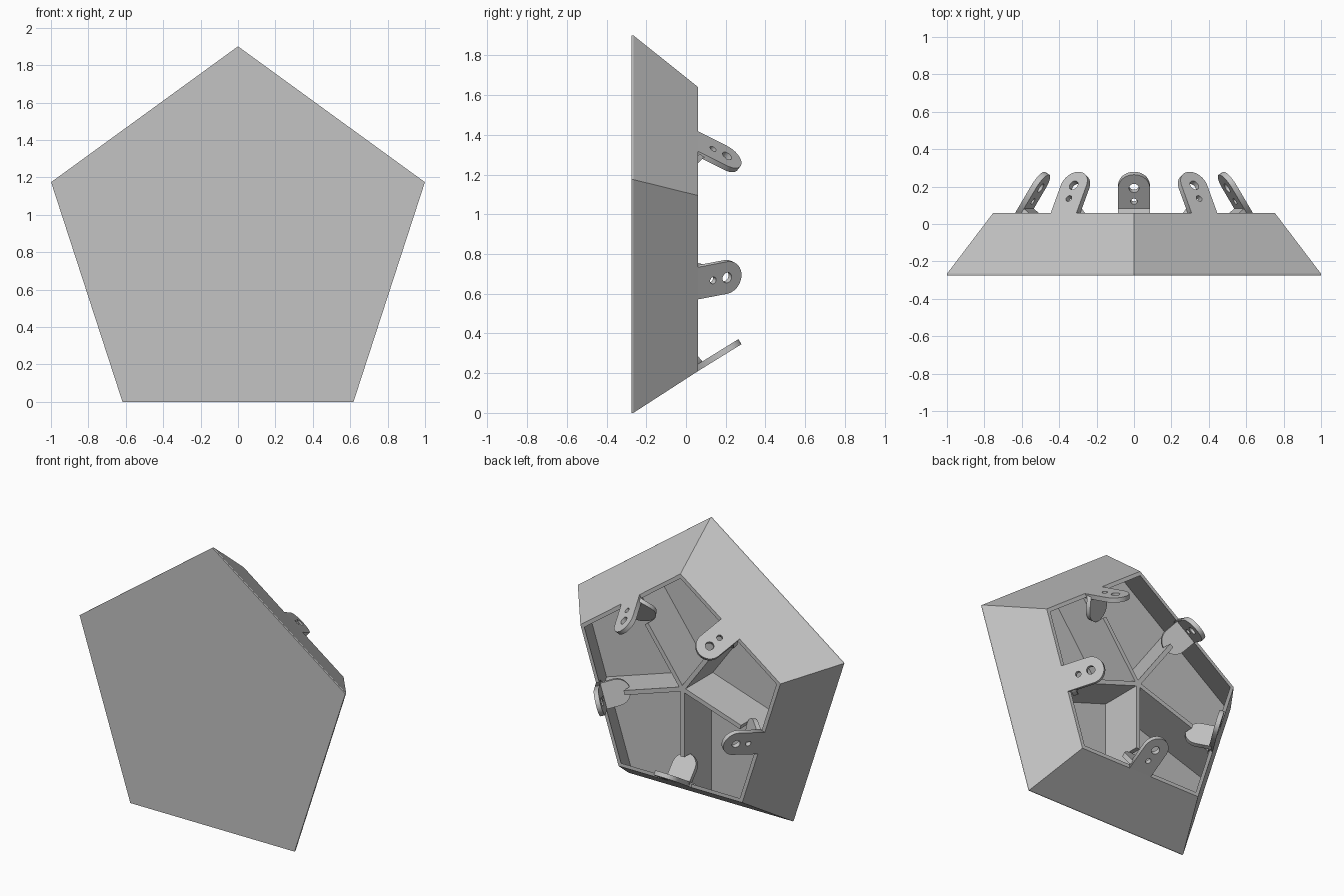
import bpy, bmesh, math
from mathutils import Vector, Matrix

old = bpy.data.objects.get("Cube")
if old:
    bpy.data.objects.remove(old, do_unlink=True)

GREY = (0.55, 0.55, 0.55, 1)
mat = bpy.data.materials.new("light grey plastic")
mat.use_nodes = True
mat.diffuse_color = GREY
mat.node_tree.nodes["Principled BSDF"].inputs["Base Color"].default_value = GREY

CENTRE = Vector((0, 0, 0.85))
Y = Vector((0, 1, 0))
FRONT, FLOOR, RIM = -0.275, -0.253, 0.06
THICK = 0.03
HALF_WIDTH = 0.085
COS36 = math.cos(math.radians(36))


def finish(name, bm):
    bmesh.ops.recalc_face_normals(bm, faces=bm.faces)
    mesh = bpy.data.meshes.new(name)
    bm.to_mesh(mesh)
    bm.free()
    mesh.materials.append(mat)
    obj = bpy.data.objects.new(name, mesh)
    bpy.context.collection.objects.link(obj)
    return obj


def edge_frame(i):
    """Outward and sideways directions at the middle of a pentagon side."""
    a = math.radians(-90 + 72 * i)
    return Vector((math.cos(a), 0, math.sin(a))), Vector((-math.sin(a), 0, math.cos(a)))


# Hollow tapered pentagon: rings of (depth, distance from centre to side)
def build_shell():
    bm = bmesh.new()
    rings = []
    for y, apothem in [(FRONT, 0.85), (FRONT + 0.01, 0.85), (RIM, 0.64),
                       (RIM, 0.615), (FLOOR, 0.81)]:
        r = apothem / COS36
        angles = [math.radians(90 + 72 * k) for k in range(5)]
        rings.append([bm.verts.new(CENTRE + Vector((r * math.cos(a), y, r * math.sin(a))))
                      for a in angles])
    for low, high in zip(rings, rings[1:]):
        for k in range(5):
            n = (k + 1) % 5
            bm.faces.new((low[k], low[n], high[n], high[k]))
    bm.faces.new(rings[0])
    bm.faces.new(rings[-1])
    finish("panel_shell", bm)


# Thin stiffening rib from the hub to the middle of a side
def build_rib(i):
    out, side = edge_frame(i)
    profile = [(0, 0.04), (0.46, 0.04), (0.46, -0.03), (0.68, -0.03),
               (0.82, FLOOR - 0.005), (0, FLOOR - 0.005)]
    bm = bmesh.new()
    face = bm.faces.new([bm.verts.new(CENTRE + out * r + Y * y - side * THICK / 2)
                         for r, y in profile])
    moved = bmesh.ops.extrude_face_region(bm, geom=[face])["geom"]
    bmesh.ops.translate(bm, vec=side * THICK,
                        verts=[v for v in moved if isinstance(v, bmesh.types.BMVert)])
    finish(f"rib_{i + 1}", bm)


def circle(cy, r, n=24):
    return [(r * math.cos(2 * math.pi * k / n), cy + r * math.sin(2 * math.pi * k / n))
            for k in range(n)]


# Flat plate with one rounded end and optional bolt holes
def build_plate(name, start, length, holes, origin, side, along):
    arc = [math.pi * k / 20 for k in range(21)]
    outline = [(-HALF_WIDTH, start), (HALF_WIDTH, start)]
    outline += [(HALF_WIDTH * math.cos(a), length - HALF_WIDTH + HALF_WIDTH * math.sin(a))
                for a in arc]
    curve = bpy.data.curves.new(name + "_outline", "CURVE")
    curve.dimensions = "2D"
    curve.fill_mode = "BOTH"
    curve.extrude = THICK / 2
    for loop in [outline] + [circle(*h) for h in holes]:
        spline = curve.splines.new("POLY")
        spline.points.add(len(loop) - 1)
        for p, (x, y) in zip(spline.points, loop):
            p.co = (x, y, 0, 1)
        spline.use_cyclic_u = True
    temp = bpy.data.objects.new(name + "_outline", curve)
    bpy.context.collection.objects.link(temp)
    deps = bpy.context.evaluated_depsgraph_get()
    flat = bpy.data.meshes.new_from_object(temp.evaluated_get(deps))
    bm = bmesh.new()
    bm.from_mesh(flat)
    bpy.data.objects.remove(temp, do_unlink=True)
    bpy.data.meshes.remove(flat)
    bmesh.ops.remove_doubles(bm, verts=bm.verts, dist=0.0001)
    basis = Matrix((side, along, side.cross(along))).transposed().to_4x4()
    bm.transform(Matrix.Translation(origin) @ basis)
    finish(name, bm)


# Bolt tab continuing the side wall, with a rounded foot inside the rim
def build_tab(i):
    out, side = edge_frame(i)
    along = (Y * 0.85 - out * 0.526).normalized()
    inward = (Y * -0.526 - out * 0.85).normalized()
    base = CENTRE + out * 0.64 + Y * RIM
    build_plate(f"bolt_tab_{i + 1}", -0.03, 0.258, [(0.173, 0.027), (0.09, 0.018)],
                base + inward * THICK / 2, side, along)
    foot_dir = (Y * -0.65 - out * 0.76).normalized()
    foot_up = (Y * 0.76 - out * 0.65).normalized()
    build_plate(f"tab_foot_{i + 1}", -0.015, 0.17, [],
                base + inward * THICK + along * 0.045 - foot_up * THICK / 2, side, foot_dir)


build_shell()
for i in range(5):
    build_rib(i)
    build_tab(i)
